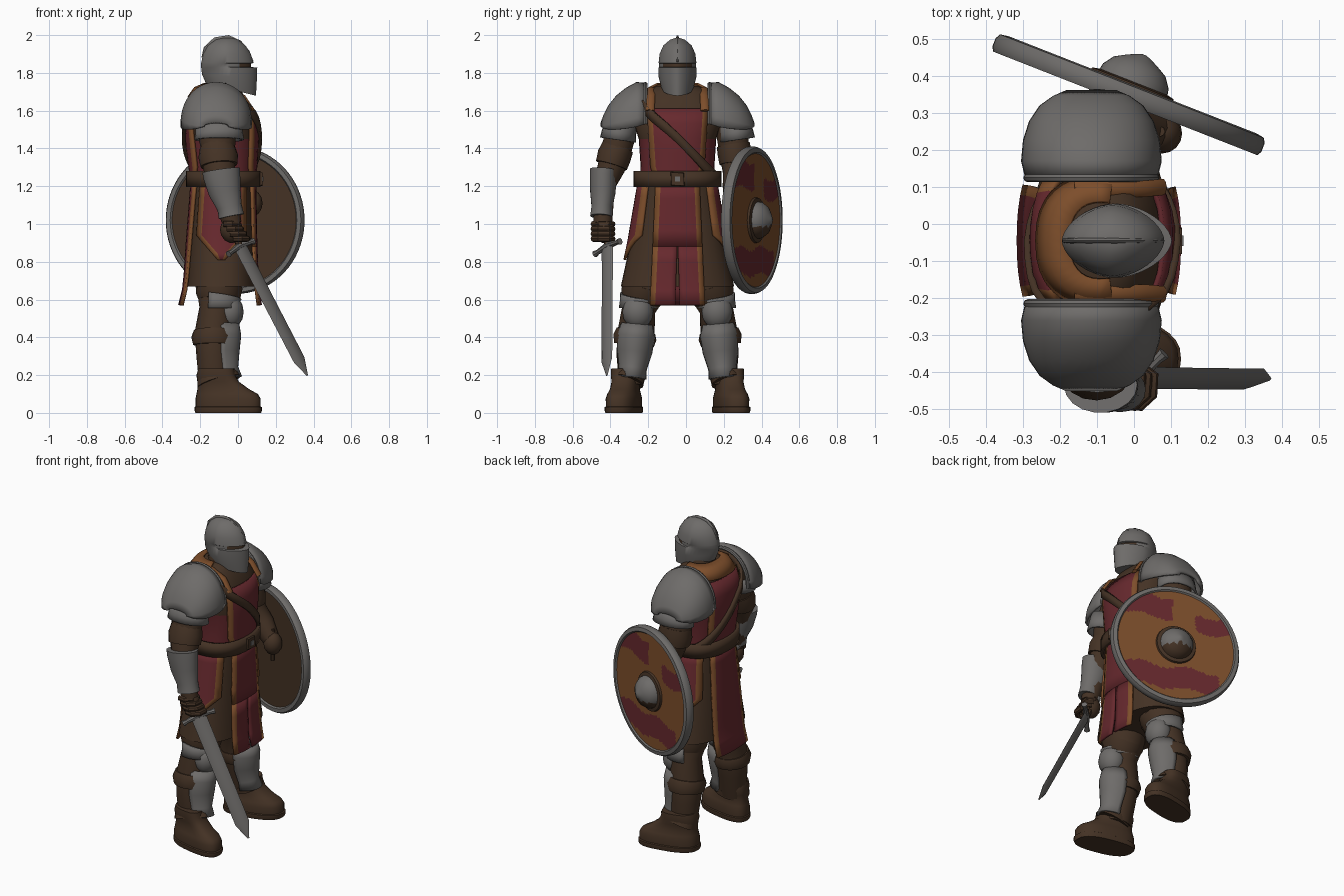
import bpy, bmesh, math
from mathutils import Vector as V

if "Cube" in bpy.data.objects:
    bpy.data.objects.remove(bpy.data.objects["Cube"])

C = -0.045   # y of the body's mirror plane
P = 2.4      # superellipse power of the body section


def material(name, col):
    m = bpy.data.materials.new(name)
    m.diffuse_color = (*col, 1)
    m.use_nodes = True
    m.node_tree.nodes["Principled BSDF"].inputs["Base Color"].default_value = m.diffuse_color
    return m


STEEL = material("steel grey", (0.155, 0.148, 0.142))
LEATHER = material("leather brown", (0.058, 0.032, 0.018))
RED = material("cloth red", (0.135, 0.022, 0.027))
OCHRE = material("ochre trim", (0.205, 0.076, 0.024))


def skin(name, rings, mats, closed=True, cap=True, thick=0, rule=None):
    """Bridge rows of points; rule(centre, row, column) picks the material."""
    me = bpy.data.meshes.new(name)
    bm = bmesh.new()
    vs = [[bm.verts.new(p) for p in r] for r in rings]
    n = len(rings[0])
    for j in range(len(vs) - 1):
        for i in range(n if closed else n - 1):
            k = (i + 1) % n
            f = bm.faces.new((vs[j][i], vs[j][k], vs[j + 1][k], vs[j + 1][i]))
            if rule:
                f.material_index = rule(f.calc_center_median(), j, i)
    if closed and cap:
        bm.faces.new(vs[0][::-1])
        bm.faces.new(vs[-1])
    bmesh.ops.recalc_face_normals(bm, faces=bm.faces)
    bm.to_mesh(me)
    bm.free()
    for m in mats if isinstance(mats, list) else [mats]:
        me.materials.append(m)
    ob = bpy.data.objects.new(name, me)
    bpy.context.collection.objects.link(ob)
    if thick:
        md = ob.modifiers.new("thickness", 'SOLIDIFY')
        md.thickness, md.offset = thick, 0
    return ob


def spow(c, p):
    return math.copysign(abs(c) ** (2 / p), c)


def ring(x0, x1, h, z, p=P, n=32, slant=0):
    out = []
    for i in range(n):
        a = 2 * math.pi * i / n
        x = (x0 + x1) / 2 + (x1 - x0) / 2 * spow(math.cos(a), p)
        out.append(V((x, C + h * spow(math.sin(a), p), z - slant * (x + 0.05))))
    return out


def tube(name, pts, mat, n=14, ref=(1, 0, 0), a0=0, a1=360, thick=0, cap=True):
    """Elliptical tube (or part shell) through points (x, y, z, ra[, rb])."""
    rings, full = [], a1 - a0 == 360
    for i, q in enumerate(pts):
        t = (V(pts[min(i + 1, len(pts) - 1)][:3]) - V(pts[max(i - 1, 0)][:3])).normalized()
        u = (V(ref) - t * t.dot(V(ref))).normalized()
        w = t.cross(u)
        ang = [math.radians(a0 + (a1 - a0) * k / (n if full else n - 1)) for k in range(n)]
        rings.append([V(q[:3]) + u * q[3] * math.cos(a) + w * q[-1] * math.sin(a) for a in ang])
    return skin(name, rings, mat, full, cap, thick)


def blob(name, c, r, mat, ref=(1, 0, 0)):
    rows = [-1, -.8, -.4, 0, .4, .8, 1]
    return tube(name, [(c[0], c[1], c[2] + r[2] * k, r[0] * max(.15, (1 - k * k) ** .5),
                        r[1] * max(.15, (1 - k * k) ** .5)) for k in rows], mat, 16, ref)


# body section table: z, back x, front x, half width
BODY = [(.57, -.30, .11, .31), (.67, -.275, .095, .30), (.9, -.26, .085, .25), (1.22, -.235, .08, .195),
        (1.3, -.245, .085, .195), (1.45, -.265, .095, .205), (1.56, -.265, .085, .24),
        (1.64, -.25, .055, .21), (1.7, -.22, .02, .17), (1.73, -.18, -.01, .11)]


def prof(z):
    for a, b in zip(BODY, BODY[1:]):
        if z <= b[0]:
            t = max(0, (z - a[0]) / (b[0] - a[0]))
            return [a[k] + (b[k] - a[k]) * t for k in (1, 2, 3)]
    return BODY[-1][1:]


def panel(name, axis, sign, rows, edges=(1, 1), off=.01):
    """Cloth that follows the body; ochre border on the chosen edges."""
    full = []
    for a, b in zip(rows, rows[1:]):
        full += [[a[k] + (b[k] - a[k]) * i / 4 for k in range(3)] for i in range(4)]
    grid = []
    for z, u0, u1 in full + [rows[-1]]:
        x0, x1, h = prof(z)
        cx, rx = (x0 + x1) / 2, (x1 - x0) / 2
        b = min(.028, (u1 - u0) / 3)
        row = []
        for u in [u0] + [u0 + b + (u1 - u0 - 2 * b) * i / 6 for i in range(7)] + [u1]:
            q = min(.97, abs(u) / (h if axis == 'x' else rx))
            k = (1 - q ** P) ** (1 / P)
            row.append(V((cx + sign * (rx * k + off), C + u, z)) if axis == 'x'
                       else V((cx + u, C + sign * (h * k + off), z)))
        grid.append(row)
    skin(name, grid, [RED, OCHRE], False, thick=.014,
         rule=lambda c, j, i: int((i == 0 and edges[0]) or (i == 7 and edges[1])))


def band(name, z_of, half, off, mat, thick=.02):
    """Strap round the body; z_of(angle) is its height."""
    rows = []
    for dz in (-half, half):
        row = []
        for i in range(40):
            a = 2 * math.pi * i / 40
            x0, x1, h = prof(z_of(a))
            row.append(V(((x0 + x1) / 2 + ((x1 - x0) / 2 + off) * spow(math.cos(a), P),
                          C + (h + off) * spow(math.sin(a), P), z_of(a) + dz)))
        rows.append(row)
    skin(name, rows, mat, True, False, thick)


# torso, skirt and cloth
skin("torso", [ring(*b[1:], b[0]) for b in BODY[3:]], [LEATHER, RED], rule=lambda c, j, i: int(c.z < 1.5))
skin("skirt", [ring(*b[1:], b[0]) for b in BODY[1:4]], LEATHER)
for nm, s, top in (("front", 1, 1.61), ("back", -1, 1.66)):
    panel(nm + "_tabard", 'x', s, [(top, -.16, .16), (1.3, -.14, .14), (1.24, -.12, .12)])
panel("back_tail", 'x', -1, [(1.22, -.12, .12), (.9, -.14, .14), (.57, -.15, .15)])
panel("front_tail", 'x', 1, [(1.22, -.115, .115), (.88, -.13, .13)])
panel("front_tail_right", 'x', 1, [(.88, -.13, -.002), (.57, -.145, -.012)], (1, 0))
panel("front_tail_left", 'x', 1, [(.88, .002, .13), (.57, .012, .145)], (0, 1))
for s in (-1, 1):
    panel("hip_flap", 'y', s, [(1.22, -.12, .12), (.94, -.13, .13), (.81, -.02, .02)])
band("belt", lambda a: 1.238, .042, .028, LEATHER)
band("shoulder_strap", lambda a: 1.455 - .225 * spow(math.sin(a), P), .03, .022, LEATHER)
tube("belt_buckle", [(.1, C, 1.238, .05, .055), (.13, C, 1.238, .045, .05)], LEATHER, 4, (0, 1, 1))
tube("buckle_centre", [(.12, C, 1.238, .02), (.134, C, 1.238, .02)], STEEL, 4, (0, 1, 1))
# trim behind the neck
skin("neckline_trim", [ring(*q)[7:26] for q in ((-.262, .08, .175, 1.672), (-.228, .04, .15, 1.72),
                                                (-.175, .0, .105, 1.742))], OCHRE, False, thick=.012)

# neck and helmet with eye slit and crest
tube("neck", [(-.08, C, 1.6, .12), (-.08, C, 1.7, .09), (-.06, C, 1.8, .075)], LEATHER)
HELM = [(-.17, .095, .083, 1.715, .25), (-.19, .10, .1, 1.78, .08), (-.195, .102, .1, 1.828, 0),
        (-.195, .07, .097, 1.831, 0), (-.195, .068, .097, 1.849, 0), (-.195, .082, .1, 1.852, 0),
        (-.185, .068, .095, 1.9, 0), (-.16, .04, .075, 1.945, 0), (-.12, .0, .04, 1.975, 0),
        (-.08, -.03, .012, 1.985, 0)]
skin("helmet", [ring(*h[:4], 1.7, 40, h[4]) for h in HELM], [STEEL, LEATHER],
     rule=lambda c, j, i: int(j == 3 and c.x > .0))
tube("helmet_crest", [(-.188, C, 1.88, .006, .006), (-.172, C, 1.93, .007, .011), (-.12, C, 1.975, .007, .014),
                      (-.05, C, 1.987, .007, .013), (.01, C, 1.962, .007, .01), (.055, C, 1.912, .006, .007),
                      (.078, C, 1.858, .005, .005)], STEEL, 8, (0, 1, 0))

for s in (-1, 1):
    def y(d):
        return C + s * d
    # shoulder armour
    rows = []
    for d, rx, zt, zb in [(.17, .172, 1.74, 1.53), (.215, .183, 1.745, 1.515), (.27, .178, 1.715, 1.505),
                          (.32, .162, 1.675, 1.50), (.36, .135, 1.625, 1.5), (.385, .1, 1.575, 1.505),
                          (.4, .065, 1.535, 1.515)]:
        rows.append([V((-.115 + rx * math.cos(a), y(d), zb + (zt - zb) * math.sin(a) ** .85))
                     for a in [math.pi * k / 20 for k in range(21)]])
    skin("pauldron", rows, STEEL, False, thick=.014)
    tube("pauldron_rim", [(*p, .012) for p in rows[0]], STEEL, 8, (0, 1, 0))
    tube("pauldron_lame", [(-.105, y(.30), 1.54, .115, .08), (-.1, y(.31), 1.48, .12, .086),
                           (-.1, y(.315), 1.445, .126, .09)], STEEL, 20, thick=.012, cap=False)
    tube("shoulder_strip", [(.08, y(.145), 1.6, .022, .01), (.03, y(.14), 1.675, .022, .01),
                            (-.06, y(.14), 1.715, .022, .01), (-.16, y(.14), 1.715, .022, .01)], OCHRE, 8, (0, 1, 0))
    # leg, straps and plates
    tube("leg", [(-.1, y(.12), .82, .12), (-.1, y(.165), .66, .12), (-.115, y(.205), .55, .09),
                 (-.13, y(.22), .42, .1), (-.13, y(.235), .3, .09), (-.12, y(.245), .15, .085, .065)], LEATHER, 18)
    tube("thigh_cuff", [(-.1, y(.17), .67, .125), (-.105, y(.185), .62, .118), (-.11, y(.195), .585, .1)], LEATHER, 18)
    tube("boot_cuff", [(-.13, y(.22), .435, .105), (-.13, y(.226), .40, .117), (-.13, y(.23), .36, .107)], LEATHER, 18)
    tube("greave", [(-.12, y(.215), .47, .12, .08), (-.12, y(.22), .41, .13, .098), (-.12, y(.228), .32, .122, .09),
                    (-.105, y(.238), .23, .10, .07), (-.1, y(.243), .18, .115, .075)], STEEL, 15, a0=-76, a1=76, thick=.014)
    blob("knee_cap", (-.045, y(.21), .535), (.075, .082, .095), STEEL)
    tube("knee_collar", [(-.105, y(.2), .62, .12, .1), (-.11, y(.205), .585, .105, .095),
                         (-.11, y(.205), .555, .115, .1)], STEEL, 17, a0=-115, a1=115, thick=.012)
    # boot, splayed outward
    foot = [(-.225, .122, .086, 0), (-.23, .127, .09, .012), (-.23, .127, .09, .03), (-.225, .12, .084, .034),
            (-.225, .12, .085, .075), (-.22, .105, .078, .1), (-.215, .06, .07, .125), (-.215, .005, .07, .165),
            (-.22, -.015, .078, .2), (-.21, -.02, .075, .235)]
    pts = [ring(*f, 2.6, 28) for f in foot]
    for r in pts:
        for p in r:
            p.y = y(.262) + (p.y - C) + s * .2 * (p.x + .16)
    skin("boot", pts, LEATHER)
    tube("ankle_strap", [(-.11, y(.255), .2, .108, .082), (-.1, y(.265), .165, .118, .088)], LEATHER, 18)

# sword arm
tube("right_arm", [(-.12, -.31, 1.62, .08), (-.11, -.35, 1.47, .1, .085), (-.105, -.37, 1.38, .088, .08),
                   (-.1, -.395, 1.3, .085, .075), (-.085, -.435, 1.2, .07, .06), (-.03, -.44, 1.0, .05)], LEATHER)
tube("right_elbow_cuff", [(-.11, -.36, 1.41, .092, .085), (-.105, -.38, 1.36, .105, .09),
                          (-.1, -.395, 1.31, .098, .085)], LEATHER, 16)
tube("right_gauntlet", [(-.09, -.435, 1.285, .1, .075), (-.085, -.438, 1.25, .098, .072), (-.07, -.44, 1.17, .086, .068),
                        (-.045, -.445, 1.09, .066, .056), (-.035, -.448, 1.04, .068, .06)], STEEL, 18)
blob("right_fist", (-.035, -.435, .97), (.06, .058, .07), LEATHER)
for k in range(4):
    x, z = -.055 + .017 * k, 1.0 - .026 * k
    tube("right_finger", [(x - .02, -.482, z, .016), (x + .02, -.488, z, .018), (x + .05, -.46, z, .018),
                          (x + .055, -.41, z, .016), (x + .02, -.385, z, .014)], LEATHER, 8, (0, 0, 1))

# shield arm
tube("left_arm", [(-.12, .22, 1.62, .08), (-.11, .245, 1.47, .1, .085), (-.105, .26, 1.36, .09, .082),
                  (-.08, .27, 1.27, .085, .075), (-.01, .265, 1.2, .072), (.06, .25, 1.13, .05)], LEATHER)
tube("left_elbow_cuff", [(-.108, .25, 1.42, .095, .088), (-.105, .258, 1.37, .105, .09),
                         (-.1, .262, 1.32, .098, .085)], LEATHER, 16)
blob("left_fist", (.075, .245, 1.11), (.055, .055, .07), LEATHER)
tube("shield_grip", [(.07, .25, 1.0, .014), (.07, .25, 1.2, .014)], LEATHER, 8)

# sword
d = V((.462, -.004, -.889)).normalized()
g = V((.01, -.416, .885))
w = V((.78, .62, 0))
w = (w - d * w.dot(d)).normalized()
t = d.cross(w)
skin("sword_blade", [[g + d * l + w * a * h + t * b * .012 * k for a, b in
                      ((1, 0), (.5, 1), (-.5, 1), (-1, 0), (-.5, -1), (.5, -1))]
                     for l, h, k in ((0, .045, 1), (.3, .043, 1), (.68, .042, .9), (.775, .005, .2))], STEEL)
tube("sword_guard", [(*(g + w * k + d * abs(k) * .12), r) for k, r in
                     ((-.1, .018), (-.075, .013), (0, .019), (.075, .013), (.1, .018))], STEEL, 8, d)
tube("sword_grip", [(*g, .018), (*(g - d * .16), .018)], LEATHER, 8)
blob("sword_pommel", g - d * .16, (.026, .026, .026), STEEL)

# round shield: lathed about its own axis
S, E, N = V((-.015, .348, 1.02)), V((.931, -.365, 0)), V((.365, .931, 0))


def lathe(name, prof_pts, mats, rule=None, n=72, cap=True):
    skin(name, [[S + E * r * math.cos(a) + V((0, 0, r * math.sin(a))) + N * h
                 for a in [2 * math.pi * i / n for i in range(n)]] for r, h in prof_pts], mats, cap=cap, rule=rule)


def paint(c, j, i):
    """Ochre boards with worn red patches, plain leather back."""
    q = c - S
    u = q.dot(E)
    v = q.z + .015 * math.sin(22 * u)
    if q.dot(N) < .01:
        return 2
    if v < 0:
        return int(-.29 < v < -.15 and u > -.26)
    return int(.17 < v < .31 if u > .02 else .11 < v < .22 and u < -.12)


lathe("shield_board", [(.004 + .376 * k / 24, .022) for k in range(25)] + [(.38, -.015), (.02, -.015)],
      [OCHRE, RED, LEATHER], paint, 120, False)
lathe("shield_back", [(.02, -.016), (.04, -.016)], LEATHER)
lathe("shield_rim", [(.352, .021), (.36, .03), (.383, .026), (.39, .012), (.39, -.012), (.383, -.024),
                     (.36, -.024), (.352, -.014)], STEEL, cap=False)
lathe("boss_flange", [(.122, .02), (.118, .034), (.09, .04)], LEATHER, n=32)
lathe("shield_boss", [(.1, .03), (.095, .055), (.075, .083), (.045, .1), (.02, .112), (.006, .117)],
      [STEEL, LEATHER], lambda c, j, i: int((c - S).z < -.03), 32)

bpy.ops.object.select_all(action='SELECT')
bpy.context.view_layer.objects.active = bpy.context.scene.objects[0]
bpy.ops.object.shade_smooth_by_angle(angle=math.radians(40))
